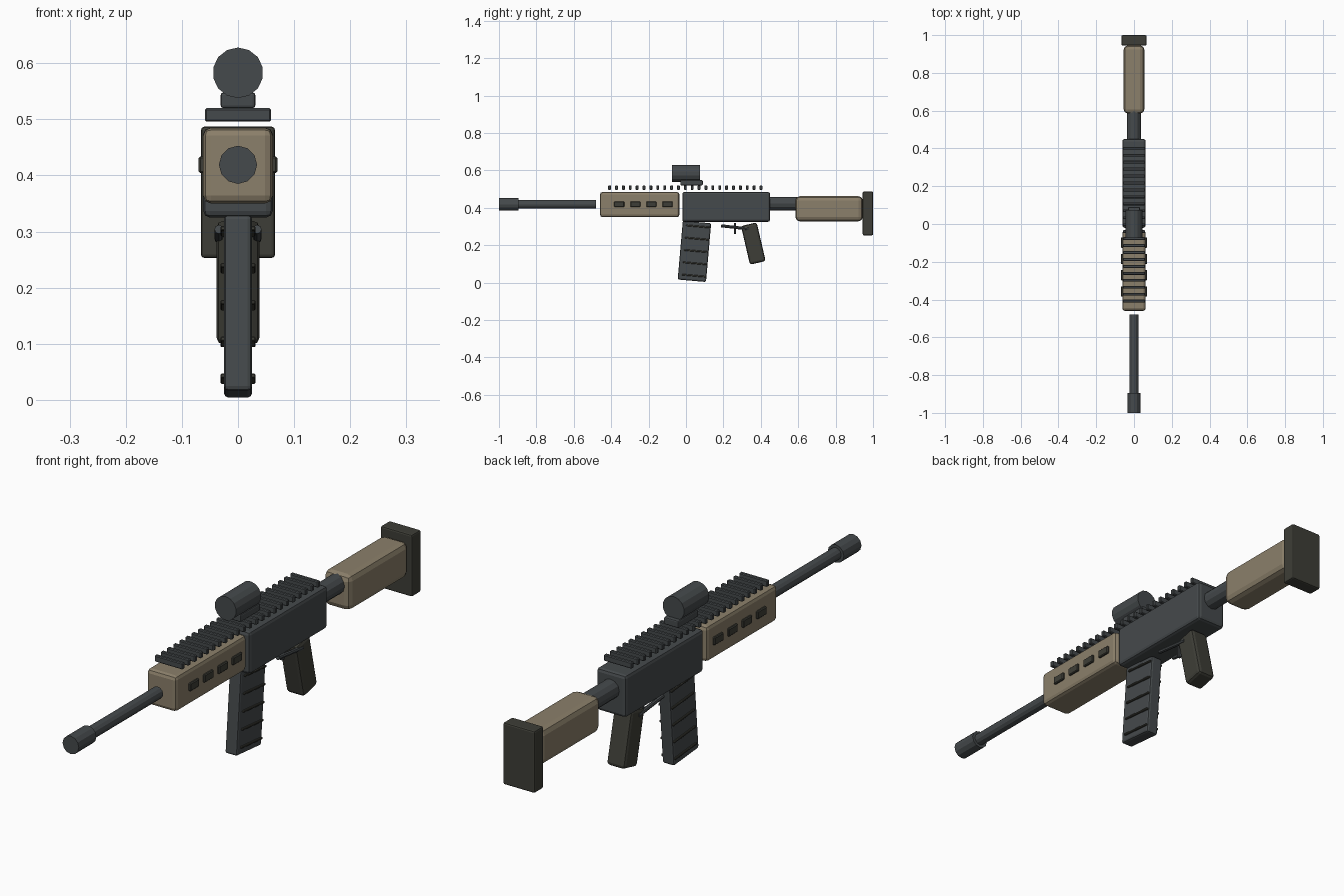
import bpy
from math import radians, sin, cos
from mathutils import Vector

if "Cube" in bpy.data.objects:
    bpy.data.objects.remove(bpy.data.objects["Cube"])


def material(name, rgb):
    m = bpy.data.materials.new(name)
    m.diffuse_color = (*rgb, 1)
    m.use_nodes = True
    m.node_tree.nodes["Principled BSDF"].inputs["Base Color"].default_value = m.diffuse_color
    return m


DARK = material("gunmetal", (0.060, 0.068, 0.072))
TAN = material("tan", (0.26, 0.215, 0.145))
OLIVE = material("rubber", (0.048, 0.048, 0.038))


def box(name, center, size, mat, bevel=0.004, segments=2, tilt=0):
    bpy.ops.mesh.primitive_cube_add(size=1, location=center)
    ob = bpy.context.object
    ob.name = name
    ob.scale = size
    bpy.ops.object.transform_apply(location=False, rotation=False, scale=True)
    ob.rotation_euler.x = radians(tilt)
    ob.data.materials.append(mat)
    if bevel:
        b = ob.modifiers.new("bevel", 'BEVEL')
        b.width = bevel
        b.segments = segments
    return ob


def span(name, hx, y0, y1, z0, z1, mat, bevel=0.004, segments=2):
    return box(name, (0, (y0 + y1) / 2, (z0 + z1) / 2),
               (2 * hx, y1 - y0, z1 - z0), mat, bevel, segments)


def rod(name, a, b, r, mat, sides=12):
    a, b = Vector(a), Vector(b)
    bpy.ops.mesh.primitive_cylinder_add(vertices=sides, radius=r, depth=(b - a).length,
                                        location=(a + b) / 2)
    ob = bpy.context.object
    ob.name = name
    ob.rotation_euler = (b - a).to_track_quat('Z', 'Y').to_euler()
    ob.data.materials.append(mat)
    return ob


# Main body
span("receiver", 0.062, -0.02, 0.45, 0.325, 0.485, DARK, 0.012)
span("handguard", 0.062, -0.46, -0.035, 0.35, 0.485, TAN, 0.014)

# Handguard side vents
for side in (-1, 1):
    for i in range(4):
        box("handguard_vent", (side * 0.063, -0.357 + i * 0.086, 0.419),
            (0.014, 0.054, 0.030), OLIVE, 0.003, 1)

# Barrel and muzzle
rod("barrel", (0, -0.92, 0.419), (0, -0.48, 0.419), 0.023, DARK)
rod("muzzle", (0, -1.0, 0.419), (0, -0.895, 0.419), 0.034, DARK)

# Stock
rod("buffer_tube", (0, 0.44, 0.422), (0, 0.60, 0.422), 0.036, DARK)
span("stock", 0.055, 0.585, 0.945, 0.328, 0.462, TAN, 0.022)
span("butt_pad", 0.066, 0.945, 1.0, 0.253, 0.487, OLIVE, 0.006)

# Top rail teeth
for i in range(23):
    span("rail_tooth", 0.059, -0.416 + i * 0.0368, -0.401 + i * 0.0368,
         0.496, 0.520, DARK, 0.003, 1)

# Optic
span("sight_mount", 0.031, -0.03, 0.09, 0.520, 0.548, DARK, 0.005)
rod("sight_tube", (0, -0.075, 0.583), (0, 0.075, 0.583), 0.045, DARK, 14)

# Magazine with raised ribs, leaning forward at the bottom
TILT = -5
mag_c = Vector((0, 0.045, 0.167))
box("magazine", mag_c, (0.05, 0.152, 0.315), DARK, 0.008, 2, TILT)
for i in range(5):
    d = -0.13 + i * 0.066
    box("magazine_rib", (0, mag_c.y + 0.008 - d * sin(radians(TILT)), mag_c.z + d * cos(radians(TILT))),
        (0.062, 0.128, 0.008), OLIVE, 0.002, 1, TILT)

# Pistol grip
box("grip", (0, 0.360, 0.209), (0.076, 0.086, 0.212), OLIVE, 0.012, 2, 13)

# Trigger and guard
for side in (-1, 1):
    rod("trigger_guard", (side * 0.034, 0.188, 0.304), (side * 0.034, 0.335, 0.287), 0.008, DARK, 8)
box("trigger", (0, 0.262, 0.289), (0.016, 0.012, 0.06), DARK, 0.003, 1)
